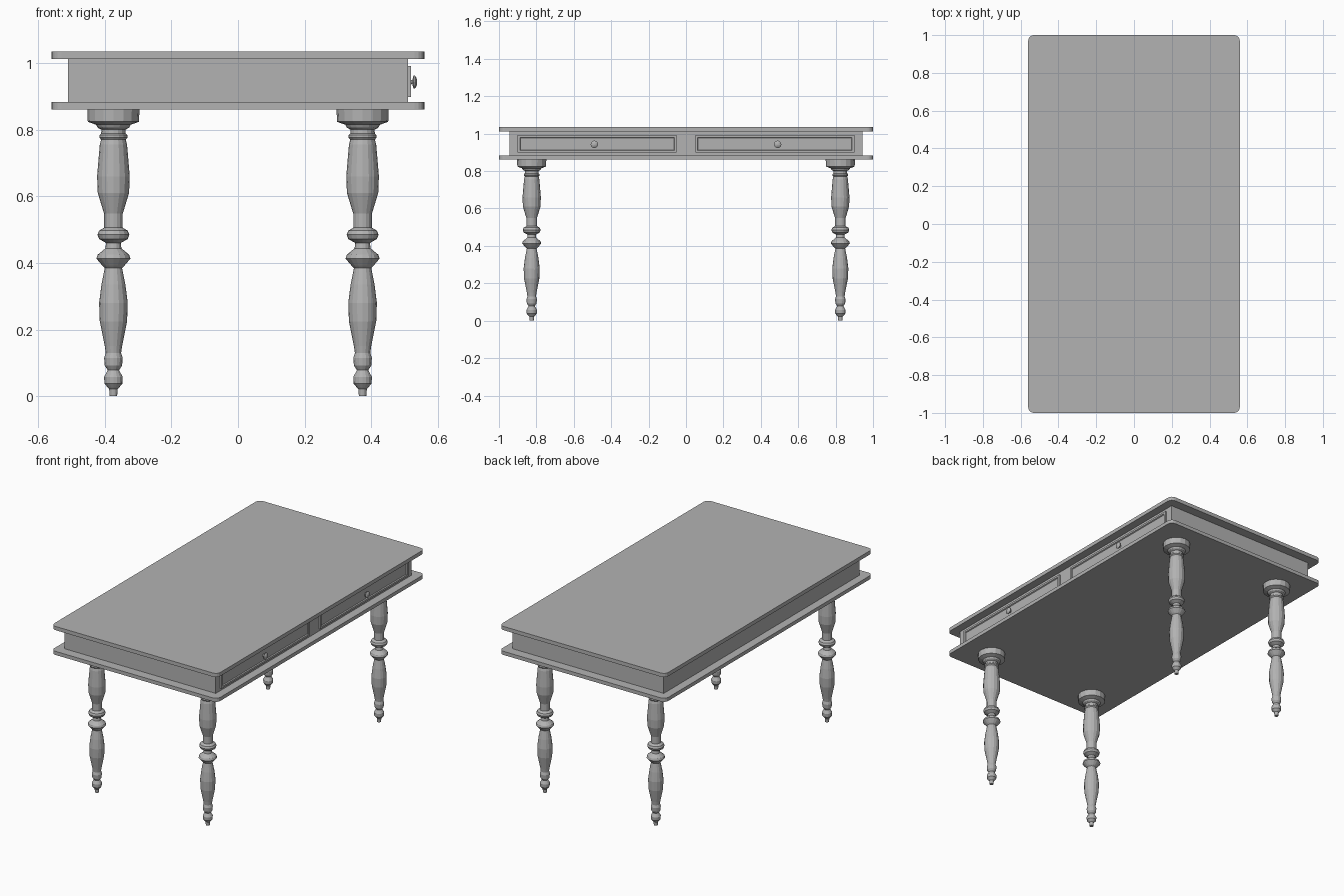
import bpy, bmesh, math
from mathutils import Matrix

cube = bpy.data.objects.get("Cube")
if cube:
    bpy.data.objects.remove(cube, do_unlink=True)

grey = bpy.data.materials.new("plain grey")
grey.use_nodes = True
COLOUR = (0.45, 0.45, 0.45, 1)
grey.diffuse_color = COLOUR
grey.node_tree.nodes["Principled BSDF"].inputs["Base Color"].default_value = COLOUR


def finish(name, bm):
    bmesh.ops.recalc_face_normals(bm, faces=bm.faces)
    mesh = bpy.data.meshes.new(name)
    bm.to_mesh(mesh)
    bm.free()
    mesh.materials.append(grey)
    obj = bpy.data.objects.new(name, mesh)
    bpy.context.collection.objects.link(obj)
    return obj


def new_box(low, high):
    bm = bmesh.new()
    size = [b - a for a, b in zip(low, high)]
    centre = [(a + b) / 2 for a, b in zip(low, high)]
    bmesh.ops.create_cube(bm, size=1, matrix=Matrix.Translation(centre) @ Matrix.Diagonal((*size, 1)))
    return bm


def slab(name, z0, z1):
    # Board with rounded corners
    bm = new_box((-0.56, -1, z0), (0.56, 1, z1))
    corners = [e for e in bm.edges if abs(e.verts[0].co.z - e.verts[1].co.z) > 0.001]
    bmesh.ops.bevel(bm, geom=corners, offset=0.03, segments=4, profile=0.5, affect='EDGES')
    return finish(name, bm)


def turned(name, profile, sides, location, tilt=0):
    # Lathe a (radius, height) profile into a faceted solid
    bm = bmesh.new()
    rings = []
    for r, h in profile:
        rings.append([bm.verts.new((r * math.cos(a), r * math.sin(a), h))
                      for a in (math.tau * i / sides for i in range(sides))])
    for low, high in zip(rings, rings[1:]):
        for i in range(sides):
            j = (i + 1) % sides
            bm.faces.new((low[i], low[j], high[j], high[i]))
    bm.faces.new(rings[0][::-1])
    bm.faces.new(rings[-1])
    bmesh.ops.rotate(bm, verts=bm.verts, matrix=Matrix.Rotation(tilt, 3, 'Y'))
    obj = finish(name, bm)
    obj.location = location
    return obj


# Table top, apron and lower board
slab("table_top", 1.012, 1.035)
slab("lower_board", 0.861, 0.883)
finish("apron", new_box((-0.51, -0.943, 0.883), (0.51, 0.943, 1.012)))

# Turned legs
LEG = [(0.011, 0), (0.013, 0.022), (0.017, 0.026), (0.027, 0.038), (0.028, 0.058),
       (0.017, 0.078), (0.026, 0.092), (0.028, 0.115), (0.023, 0.13), (0.026, 0.15),
       (0.041, 0.225), (0.043, 0.28), (0.036, 0.335), (0.026, 0.385), (0.034, 0.393),
       (0.051, 0.413), (0.047, 0.425), (0.024, 0.444), (0.022, 0.46), (0.043, 0.472),
       (0.048, 0.485), (0.043, 0.497), (0.028, 0.506), (0.028, 0.548), (0.047, 0.61),
       (0.049, 0.66), (0.041, 0.755), (0.037, 0.77), (0.042, 0.776), (0.042, 0.784),
       (0.037, 0.788), (0.036, 0.8), (0.047, 0.806), (0.052, 0.815), (0.077, 0.824), (0.078, 0.861)]
for x, end in ((-0.374, "right"), (0.374, "left")):
    for y, side in ((-0.825, "front"), (0.825, "back")):
        turned(f"{side}_{end}_leg", LEG, 16, (x, y, 0))

# Drawers with a stepped panel and a knob
KNOB = [(0.008, 0), (0.006, 0.01), (0.019, 0.014), (0.02, 0.018), (0.012, 0.023), (0.005, 0.025)]
for sign, side in ((-1, "front"), (1, "back")):
    y0, y1 = sorted((sign * 0.05, sign * 0.9))
    bm = new_box((0.49, y0, 0.898), (0.52, y1, 0.992))
    face = max(bm.faces, key=lambda f: f.calc_center_median().x)
    bmesh.ops.inset_region(bm, faces=[face], thickness=0.016)
    bmesh.ops.inset_region(bm, faces=[face], thickness=0.005, depth=-0.006)
    finish(f"{side}_drawer", bm)
    turned(f"{side}_knob", KNOB, 12, (0.513, sign * 0.49, 0.943), math.pi / 2)
